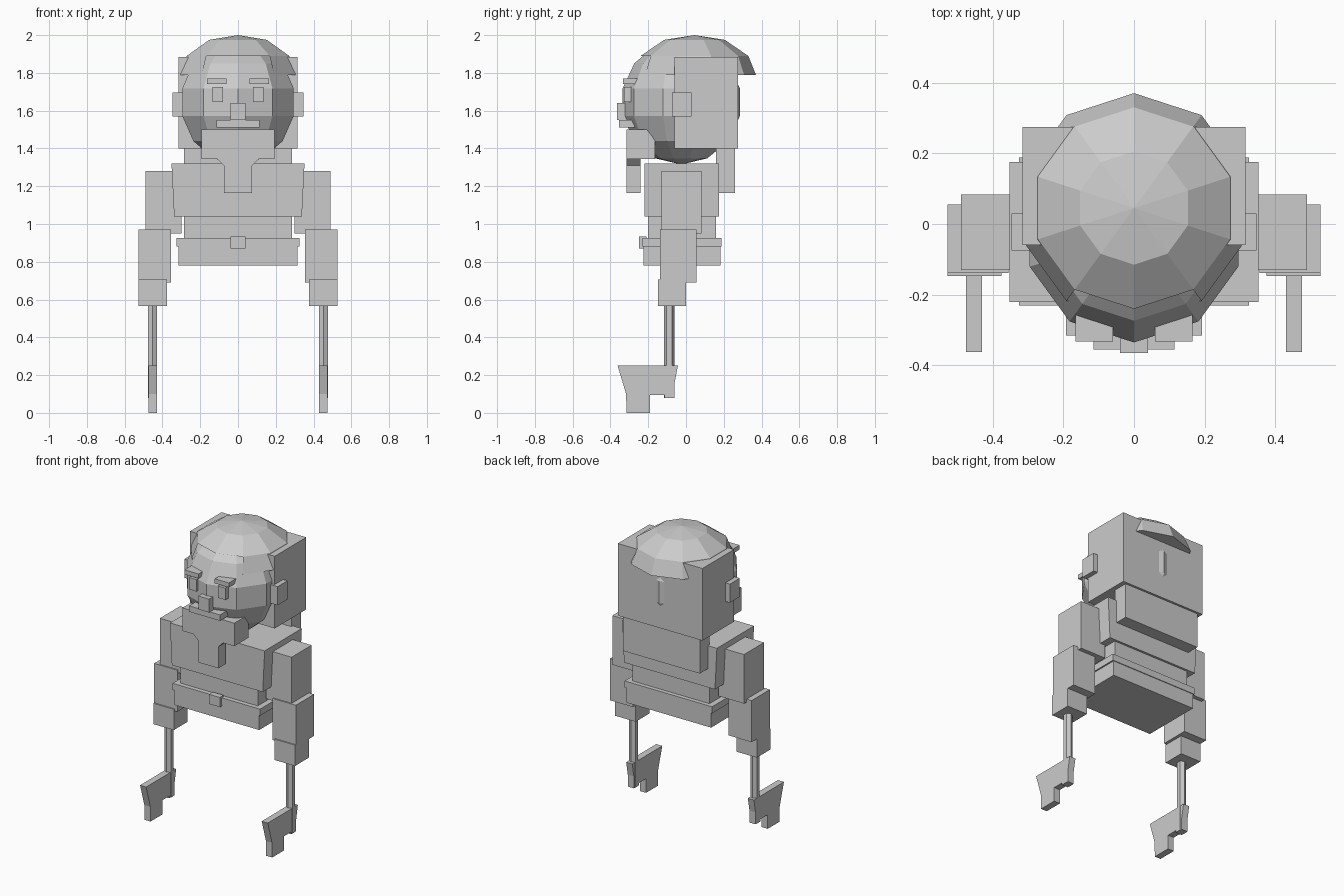
import bpy
import math

if "Cube" in bpy.data.objects:
    bpy.data.objects.remove(bpy.data.objects["Cube"])

grey = bpy.data.materials.new("light_grey")
grey.diffuse_color = (0.6, 0.6, 0.6, 1)
grey.use_nodes = True
grey.node_tree.nodes["Principled BSDF"].inputs["Base Color"].default_value = grey.diffuse_color


def mesh(name, verts, faces):
    me = bpy.data.meshes.new(name)
    me.from_pydata(verts, [], faces)
    me.materials.append(grey)
    ob = bpy.data.objects.new(name, me)
    bpy.context.collection.objects.link(ob)
    return ob


def extrude(name, outline, axis, a, b):
    """Prism of a 2D outline, counter-clockwise, along axis 'x' (y,z), 'y' (x,z) or 'z' (x,y)."""
    def place(p, t):
        return {'x': (t, *p), 'y': (p[0], t, p[1]), 'z': (*p, t)}[axis]
    n = len(outline)
    verts = [place(p, t) for t in (a, b) for p in outline]
    faces = [tuple(range(n))[::-1], tuple(range(n, 2 * n))]
    faces += [(i, (i + 1) % n, n + (i + 1) % n, n + i) for i in range(n)]
    if axis == 'y':
        faces = [f[::-1] for f in faces]
    return mesh(name, verts, faces)


def box(name, x, y, z):
    return extrude(name, [(x[0], y[0]), (x[1], y[0]), (x[1], y[1]), (x[0], y[1])], 'z', *z)


def wide(name, half, y, z):
    return box(name, (-half, half), y, z)


def lathe(name, cy, top, rings, bottom=None, skip=()):
    """Ten-sided dome from the top pole through (radius, z) rings to a pole or a flat base."""
    n = 10
    verts = [(0, cy, top)]
    for r, z in rings:
        verts += [(r * math.sin(math.tau * i / n), cy - r * math.cos(math.tau * i / n), z)
                  for i in range(n)]
    faces = [(0, 1 + i, 1 + (i + 1) % n) for i in range(n)]
    for k in range(len(rings) - 1):
        for i in range(n):
            if (k, i) not in skip:
                p, q, j = 1 + k * n, 1 + (k + 1) * n, (i + 1) % n
                faces.append((p + i, q + i, q + j, p + j))
    last = 1 + (len(rings) - 1) * n
    if bottom is not None:
        verts.append((0, cy, bottom))
        faces += [(len(verts) - 1, last + (i + 1) % n, last + i) for i in range(n)]
    else:
        # flat base runs straight across the open forehead
        faces.append(tuple(last + i for i in range(n - 1, 0, -1)))
    return mesh(name, verts, faces)


# Head
R, H, MID = 0.318, 0.33, 1.645
lathe("head", -0.025, MID + H,
      [(R * math.sin(math.pi * k / 7), MID + H * math.cos(math.pi * k / 7)) for k in range(1, 7)],
      bottom=MID - H)
# Hair cap, open over the forehead
lathe("hair_cap", 0.045, 2.0, [(0.16, 1.975), (0.285, 1.89), (0.325, 1.79)],
      skip=((1, 0), (1, 9), ))
wide("hood", 0.315, (-0.06, 0.275), (1.40, 1.885))
wide("hood_collar", 0.285, (0.16, 0.26), (1.165, 1.40))

# Face
wide("nose", 0.04, (-0.365, -0.27), (1.55, 1.64))
wide("mouth", 0.115, (-0.355, -0.25), (1.51, 1.55))
extrude("beard", [(-0.315, 1.345), (-0.165, 1.345), (-0.165, 1.44), (-0.20, 1.50), (-0.315, 1.50)],
        'x', -0.193, 0.193)
extrude("beard_tip", [(-0.075, 1.165), (0.075, 1.165), (0.075, 1.31), (0.11, 1.345),
                      (-0.11, 1.345), (-0.075, 1.31)], 'y', -0.315, -0.24)

# Torso
extrude("chest", [(-0.338, 1.04), (0.338, 1.04), (0.352, 1.32), (-0.352, 1.32)], 'y', -0.22, 0.175)
wide("belly", 0.287, (-0.20, 0.16), (0.90, 1.05))
wide("belt", 0.325, (-0.23, 0.188), (0.88, 0.925))
wide("hips", 0.315, (-0.225, 0.183), (0.78, 0.89))
wide("buckle", 0.04, (-0.25, -0.21), (0.87, 0.935))


def span(s, a, b):
    return tuple(sorted((s * a, s * b)))


# Paired parts
for s, side in ((-1, "left"), (1, "right")):
    box(side + "_ear", span(s, 0.28, 0.347), (-0.075, 0.03), (1.57, 1.695))
    box(side + "_eye", span(s, 0.08, 0.135), (-0.327, -0.26), (1.645, 1.725))
    box(side + "_eyebrow", span(s, 0.06, 0.165), (-0.333, -0.25), (1.74, 1.77))
    box(side + "_upper_arm", span(s, 0.30, 0.49), (-0.13, 0.083), (0.95, 1.28))
    box(side + "_forearm", span(s, 0.355, 0.527), (-0.138, 0.055), (0.69, 0.97))
    box(side + "_hand", span(s, 0.375, 0.527), (-0.147, 0.0), (0.565, 0.705))
    # Hand-held axe: six-sided shaft and stepped blade
    extrude(side + "_axe_shaft",
            [(s * 0.452 + 0.028 * math.sin(math.tau * i / 6),
              -0.088 - 0.028 * math.cos(math.tau * i / 6)) for i in range(6)], 'z', 0.08, 0.58)
    extrude(side + "_axe_blade",
            [(-0.315, 0.0), (-0.19, 0.0), (-0.19, 0.095), (-0.115, 0.095), (-0.115, 0.08),
             (-0.06, 0.08), (-0.06, 0.16), (-0.043, 0.25), (-0.362, 0.25), (-0.317, 0.10)],
            'x', *span(s, 0.43, 0.475))
